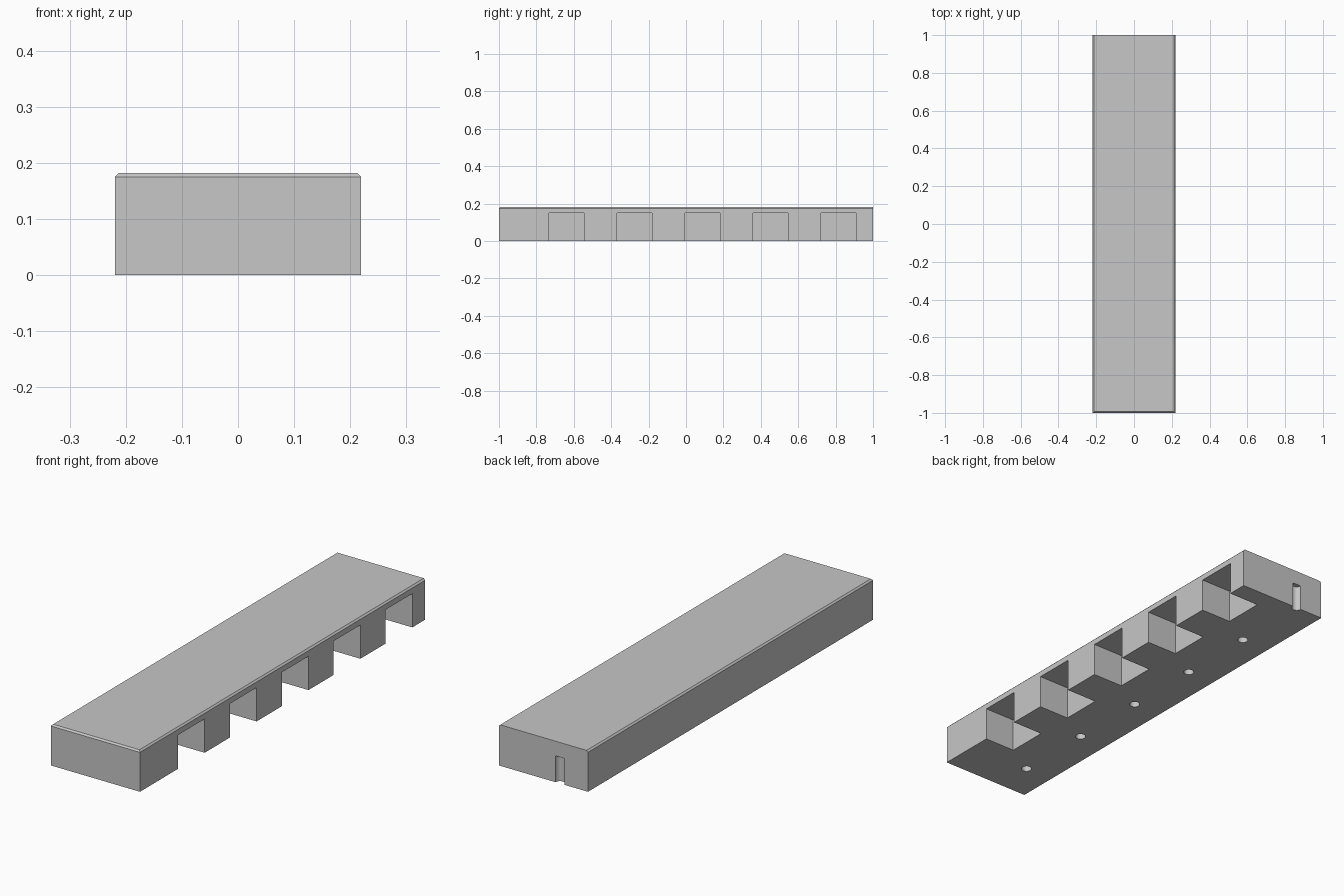
import bpy, bmesh, math
from mathutils import Matrix, Vector

cube = bpy.data.objects.get("Cube")
if cube:
    bpy.data.objects.remove(cube, do_unlink=True)

HALF_W, HEIGHT, CHAMFER = 0.219, 0.182, 0.007
PITCH = 0.364                                 # spacing of notches and holes
NOTCH_W, NOTCH_TOP, NOTCH_X = 0.187, 0.15, 0.067
HOLE_R, HOLE_TOP, HOLE_X = 0.022, 0.117, -0.081

grey = bpy.data.materials.new("light_grey")
colour = (0.57, 0.57, 0.57, 1)
grey.use_nodes = True
grey.diffuse_color = colour
grey.node_tree.nodes["Principled BSDF"].inputs["Base Color"].default_value = colour


def add_box(bm, low, high):
    low, high = Vector(low), Vector(high)
    matrix = Matrix.Translation((low + high) / 2) @ Matrix.Diagonal((*(high - low), 1))
    bmesh.ops.create_cube(bm, size=1, matrix=matrix)


def make_object(bm, name):
    mesh = bpy.data.meshes.new(name)
    bm.to_mesh(mesh)
    bm.free()
    mesh.materials.append(grey)
    obj = bpy.data.objects.new(name, mesh)
    bpy.context.collection.objects.link(obj)
    return obj


# Solid block, chamfered along the top of the front and both long sides
bm = bmesh.new()
add_box(bm, (-HALF_W, -1, 0), (HALF_W, 1, HEIGHT))
top_edges = [e for e in bm.edges
             if all(v.co.z > HEIGHT - 0.001 for v in e.verts)
             and not all(v.co.y > 0.99 for v in e.verts)]
bmesh.ops.bevel(bm, geom=top_edges, offset=CHAMFER, segments=1, affect="EDGES")
block = make_object(bm, "block")

# Cutter: five square notches open to the left side and underneath
bm = bmesh.new()
for i in range(5):
    y = -0.64 + i * PITCH
    add_box(bm, (NOTCH_X, y - NOTCH_W / 2, -0.1), (0.4, y + NOTCH_W / 2, NOTCH_TOP))

# Cutter: round blind holes from below, the last one halved by the back end
for i in range(6):
    y = -0.82 + i * PITCH
    bmesh.ops.create_cone(bm, cap_ends=True, segments=32, radius1=HOLE_R, radius2=HOLE_R,
                          depth=HOLE_TOP + 0.1,
                          matrix=Matrix.Translation((HOLE_X, y, (HOLE_TOP - 0.1) / 2)))
cutter = make_object(bm, "notch_and_hole_cutter")
cutter.hide_render = True

# Cut the block and tidy up
cut = block.modifiers.new("cut", "BOOLEAN")
cut.operation = "DIFFERENCE"
cut.solver = "EXACT"
cut.object = cutter
for obj in bpy.context.selected_objects:
    obj.select_set(False)
bpy.context.view_layer.objects.active = block
block.select_set(True)
bpy.ops.object.modifier_apply(modifier=cut.name)
bpy.data.objects.remove(cutter, do_unlink=True)
bpy.ops.object.shade_smooth_by_angle(angle=math.radians(30))
